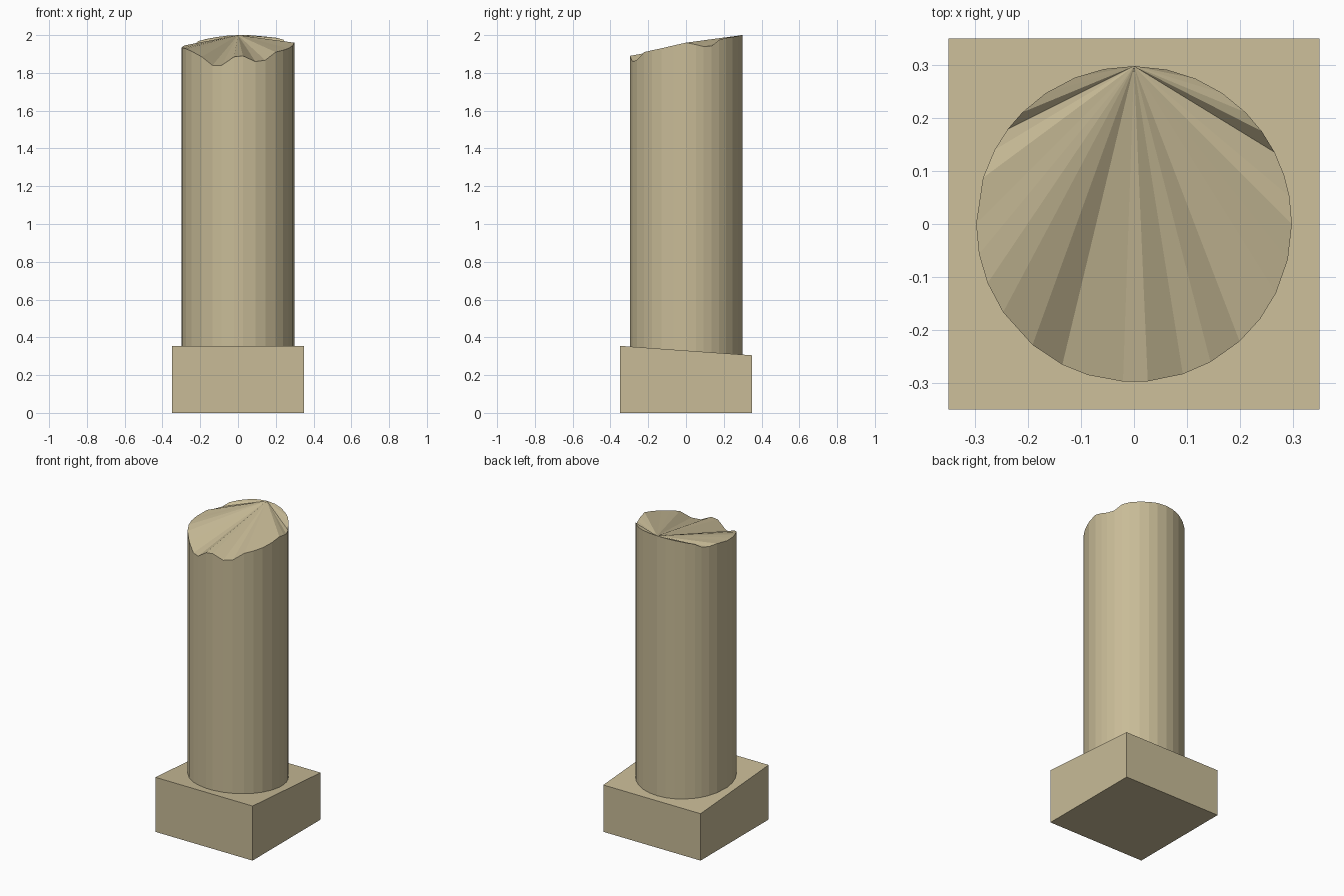
import bpy, bmesh, math

if "Cube" in bpy.data.objects:
    bpy.data.objects.remove(bpy.data.objects["Cube"])

stone = bpy.data.materials.new("sand_stone")
stone.diffuse_color = (0.58, 0.50, 0.31, 1)
stone.use_nodes = True
stone.node_tree.nodes["Principled BSDF"].inputs["Base Color"].default_value = stone.diffuse_color


def finish(name, bm):
    bmesh.ops.recalc_face_normals(bm, faces=bm.faces)
    mesh = bpy.data.meshes.new(name)
    bm.to_mesh(mesh)
    bm.free()
    mesh.materials.append(stone)
    obj = bpy.data.objects.new(name, mesh)
    bpy.context.collection.objects.link(obj)
    return obj


# Square plinth: top slopes down toward the back
bm = bmesh.new()
bmesh.ops.create_cube(bm, size=0.7)
for v in bm.verts:
    if v.co.z < 0:
        v.co.z = 0
    else:
        v.co.z = 0.355 if v.co.y < 0 else 0.305
finish("plinth", bm)

# Broken rim of the shaft: (angle in degrees, height)
RIM = [(0, 1.96), (10, 1.95), (18, 1.94), (27, 1.942), (36, 1.975), (45, 1.985),
       (56, 1.99), (67, 1.995), (78, 2.0), (90, 2.0), (101, 1.997), (112, 1.99),
       (124, 1.98), (135, 1.968), (143, 1.945), (152, 1.94), (163, 1.945),
       (180, 1.935), (191, 1.932), (202, 1.928), (214, 1.915), (230, 1.885),
       (243, 1.84), (253, 1.84), (266, 1.885), (275, 1.89), (288, 1.86),
       (299, 1.867), (312, 1.91), (323, 1.92), (334, 1.93), (347, 1.945)]

# Column shaft, with a ragged cap fanned from the highest rim point
bm = bmesh.new()
low, top = [], []
for deg, z in RIM:
    a = math.radians(deg)
    x, y = 0.298 * math.cos(a), 0.298 * math.sin(a)
    low.append(bm.verts.new((x, y, 0.28)))
    top.append(bm.verts.new((x, y, z)))
n = len(RIM)
for i in range(n):
    j = (i + 1) % n
    bm.faces.new((low[i], low[j], top[j], top[i]))
bm.faces.new(low[::-1])
peak = [deg for deg, z in RIM].index(90)
for k in range(1, n - 1):
    bm.faces.new((top[peak], top[(peak + k) % n], top[(peak + k + 1) % n]))
finish("broken_shaft", bm)
